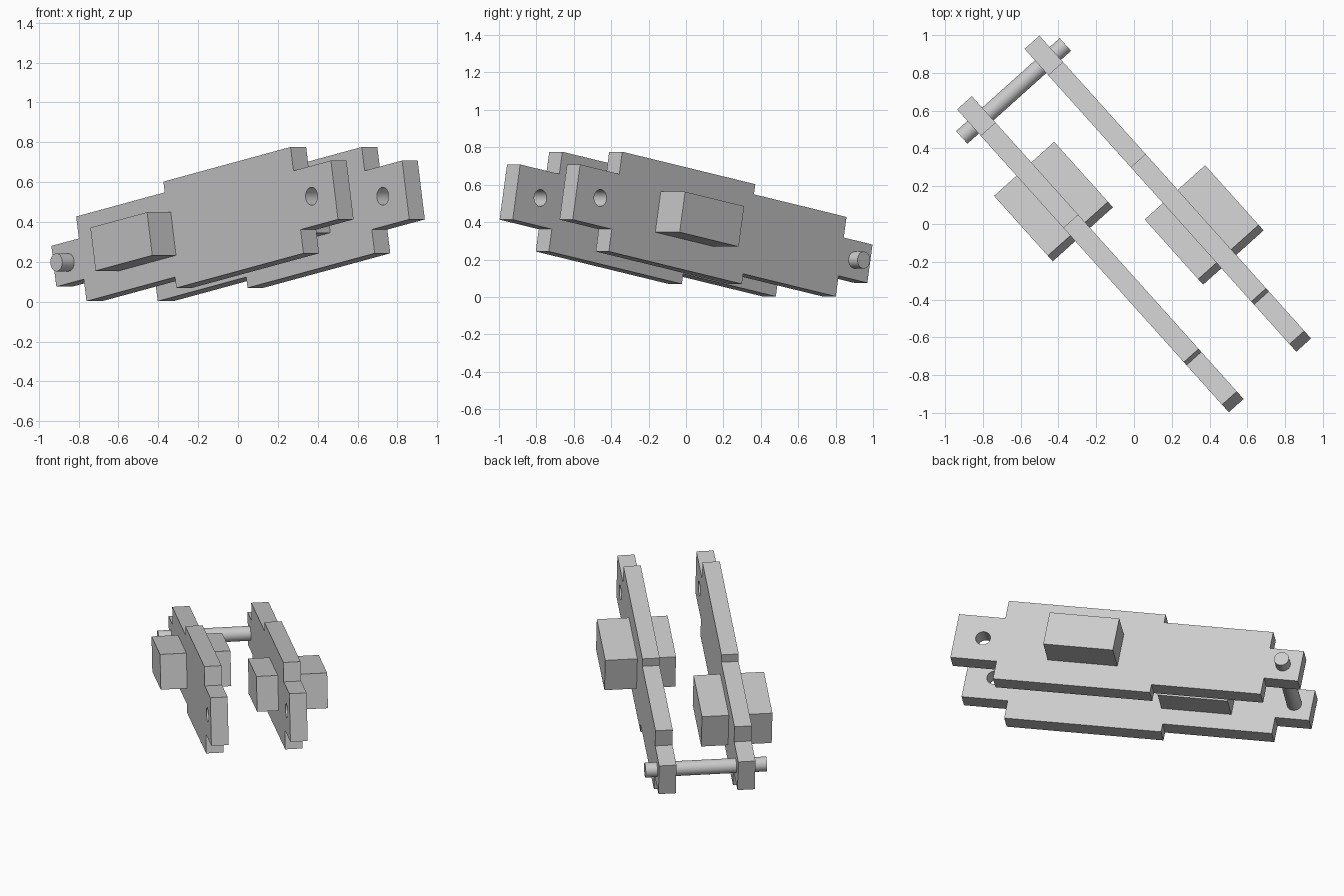
import bpy
import math
from mathutils import Matrix, Vector

cube = bpy.data.objects.get("Cube")
if cube:
    bpy.data.objects.remove(cube, do_unlink=True)

grey = bpy.data.materials.new("plain_grey")
grey.use_nodes = True
grey.diffuse_color = (0.6, 0.6, 0.6, 1)
grey.node_tree.nodes["Principled BSDF"].inputs["Base Color"].default_value = (0.6, 0.6, 0.6, 1)

# Link frame: along = length of the link, across = from plate to plate, up = plate height
HEADING, TILT = math.radians(-48.1), math.radians(10.3)
along = Vector((math.cos(HEADING) * math.cos(TILT), math.sin(HEADING) * math.cos(TILT), math.sin(TILT)))
across = Vector((-math.sin(HEADING), math.cos(HEADING), 0))
up = along.cross(across)
FRAME = Matrix((along, across, up)).transposed().to_4x4()
FRAME.translation = Vector((-0.936, 0.606, 0.276)) - 0.1 * up

THICK, GAP = 0.105, 0.48
PIN_A, HOLE_A, RADIUS = 0.11, 1.968, 0.045


def finish(obj, name):
    obj.name = obj.data.name = name
    obj.data.materials.clear()
    obj.data.materials.append(grey)
    bpy.ops.object.select_all(action='DESELECT')
    obj.select_set(True)
    bpy.context.view_layer.objects.active = obj
    bpy.ops.object.shade_smooth_by_angle(angle=math.radians(30))


def box(name, a, n, half_height):
    size = (a[1] - a[0], n[1] - n[0], 2 * half_height)
    bpy.ops.mesh.primitive_cube_add(size=1)
    obj = bpy.context.object
    centre = Vector((sum(a) / 2, sum(n) / 2, 0))
    obj.matrix_world = FRAME @ Matrix.Translation(centre) @ Matrix.Diagonal((*size, 1))
    finish(obj, name)


def plate(name, n):
    # Stepped outline, symmetric about its centre line, with a round hole
    steps = [(0, 0.21, 0.104), (0.21, 0.886, 0.216), (0.886, 1.857, 0.271), (1.857, 2.143, 0.15)]
    top = [(a, h) for start, end, h in steps for a in (start, end)]
    outline = top + [(a, -h) for a, h in reversed(top)]
    turns = [2 * math.pi * i / 32 for i in range(32)]
    hole = [(HOLE_A + RADIUS * math.cos(t), RADIUS * math.sin(t)) for t in turns]
    curve = bpy.data.curves.new(name + "_outline", 'CURVE')
    curve.dimensions, curve.fill_mode, curve.extrude = '2D', 'BOTH', THICK / 2
    for loop in (outline, hole):
        spline = curve.splines.new('POLY')
        spline.points.add(len(loop) - 1)
        for point, (a, b) in zip(spline.points, loop):
            point.co = (a, b, 0, 1)
        spline.use_cyclic_u = True
    obj = bpy.data.objects.new(name, curve)
    bpy.context.collection.objects.link(obj)
    bpy.ops.object.select_all(action='DESELECT')
    obj.select_set(True)
    bpy.context.view_layer.objects.active = obj
    bpy.ops.object.convert(target='MESH')
    obj = bpy.context.object
    stand = Matrix.Rotation(math.pi / 2, 4, 'X')
    obj.matrix_world = FRAME @ Matrix.Translation((0, n + THICK / 2, 0)) @ stand
    finish(obj, name)


# Two side plates
plate("right_side_plate", 0)
plate("left_side_plate", GAP)

# Blocks through the plates
box("right_block", (0.48, 0.913), (-0.16, 0.268), 0.11)
box("left_block", (1.116, 1.547), (0.35, 0.78), 0.11)

# Cross pin joining the plates at the low end
bpy.ops.mesh.primitive_cylinder_add(vertices=32, radius=RADIUS, depth=0.737)
pin = bpy.context.object
pin.matrix_world = FRAME @ Matrix.Translation((PIN_A, 0.288, 0)) @ Matrix.Rotation(math.pi / 2, 4, 'X')
finish(pin, "cross_pin")
